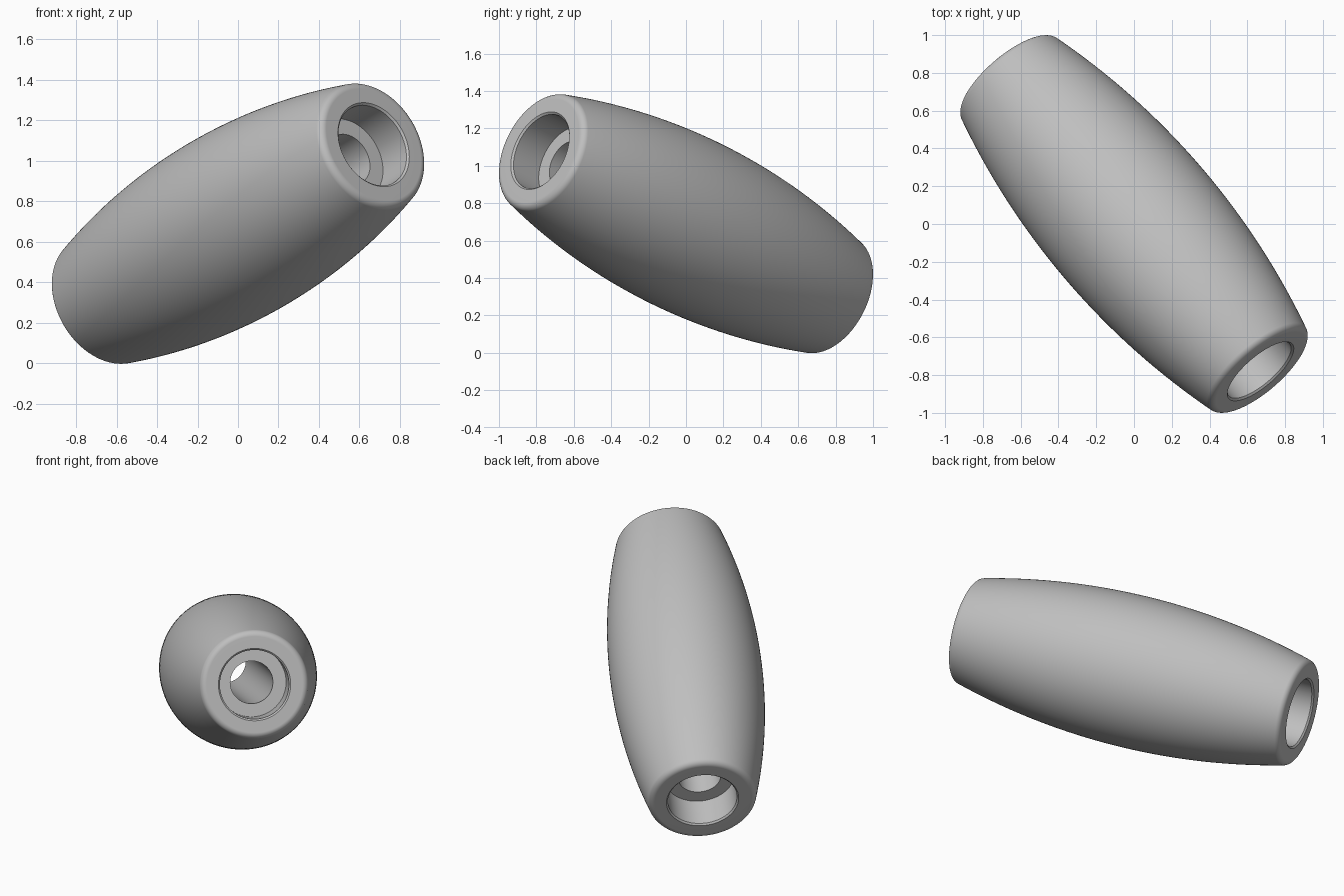
import bpy
import bmesh
import math
from mathutils import Vector

if "Cube" in bpy.data.objects:
    bpy.data.objects.remove(bpy.data.objects["Cube"], do_unlink=True)

# Main dimensions, measured along and around the sleeve axis
AXIS = Vector((0.609, -0.709, 0.355)).normalized()
CENTRE = Vector((0, 0, 0.69))
HALF = 1.10          # half length
MID_R = 0.466        # radius at the middle
FILLET = 0.04        # rounded outer rim
FILLET_R = 0.295     # radius of the fillet centre
RECESS_R, RECESS_DEPTH, CHAMFER = 0.217, 0.20, 0.01
BORE_R = 0.131
SEGMENTS = 128

# Half profile as (radius, height): bulging side, rounded rim, end face, recess, bore
phi = math.radians(14)
end_t = HALF - FILLET + FILLET * math.sin(phi)
sag = MID_R - (FILLET_R + FILLET * math.cos(phi))
arc_r = (end_t ** 2 + sag ** 2) / (2 * sag)

half = []
for i in range(24):
    t = end_t * i / 24
    half.append((MID_R - arc_r + math.sqrt(arc_r ** 2 - t ** 2), t))
for i in range(9):
    a = phi + (math.pi / 2 - phi) * i / 8
    half.append((FILLET_R + FILLET * math.cos(a), HALF - FILLET + FILLET * math.sin(a)))
half += [
    (RECESS_R + CHAMFER / 2, HALF),
    (RECESS_R - CHAMFER / 2, HALF - CHAMFER),
    (RECESS_R - CHAMFER / 2, HALF - RECESS_DEPTH),
    (BORE_R, HALF - RECESS_DEPTH),
]
# Mirror the half to close the loop
profile = half + [(r, -t) for r, t in reversed(half[1:])]

# Revolve the closed profile
bm = bmesh.new()
verts = [bm.verts.new((r, 0, t)) for r, t in profile]
edges = [bm.edges.new((v, verts[(i + 1) % len(verts)])) for i, v in enumerate(verts)]
bmesh.ops.spin(bm, geom=verts + edges, cent=(0, 0, 0), axis=(0, 0, 1),
               angle=2 * math.pi, steps=SEGMENTS, use_merge=True)
bmesh.ops.remove_doubles(bm, verts=bm.verts, dist=0.0001)
bmesh.ops.recalc_face_normals(bm, faces=bm.faces)
mesh = bpy.data.meshes.new("barrel_sleeve")
bm.to_mesh(mesh)
bm.free()

# Place the sleeve on its slanted axis
sleeve = bpy.data.objects.new("barrel_sleeve", mesh)
bpy.context.collection.objects.link(sleeve)
sleeve.location = CENTRE
sleeve.rotation_euler = AXIS.to_track_quat("Z", "Y").to_euler()

# Plain grey material
grey = bpy.data.materials.new("plain_grey")
grey.use_nodes = True
colour = (0.52, 0.52, 0.52, 1)
grey.diffuse_color = colour
grey.node_tree.nodes["Principled BSDF"].inputs["Base Color"].default_value = colour
mesh.materials.append(grey)

# Smooth shading with crisp recess edges
bpy.ops.object.select_all(action="DESELECT")
sleeve.select_set(True)
bpy.context.view_layer.objects.active = sleeve
bpy.ops.object.shade_smooth_by_angle(angle=math.radians(30))
weighted = sleeve.modifiers.new("flat_end_normals", "WEIGHTED_NORMAL")
weighted.keep_sharp = True
